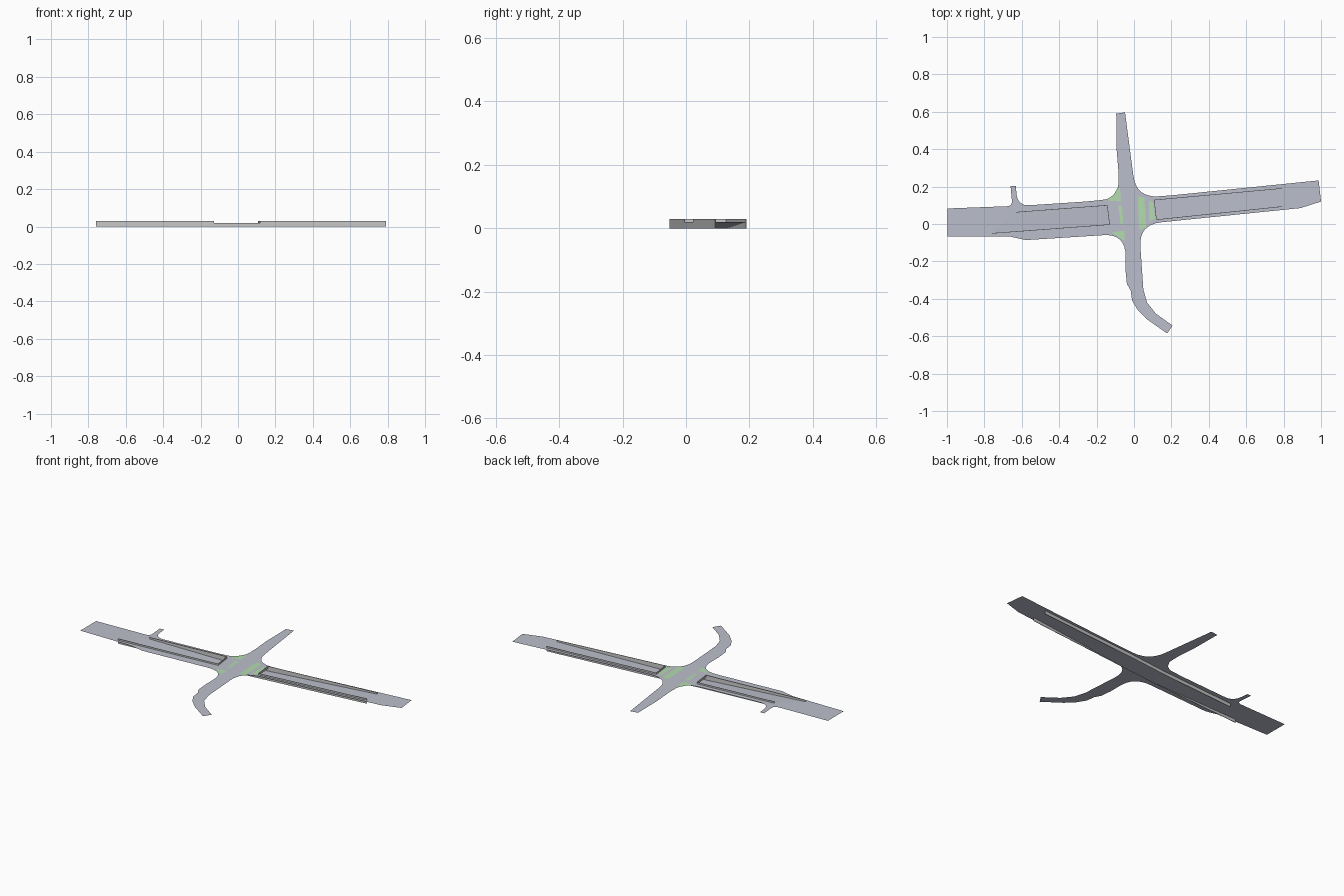
import bpy
from mathutils import Vector
from mathutils.geometry import tessellate_polygon

if "Cube" in bpy.data.objects:
    bpy.data.objects.remove(bpy.data.objects["Cube"])

GROUND, TOP, THICK = 0.020, 0.029, 0.003


def material(name, rgb):
    m = bpy.data.materials.new(name)
    m.diffuse_color = (*rgb, 1)
    m.use_nodes = True
    m.node_tree.nodes["Principled BSDF"].inputs["Base Color"].default_value = m.diffuse_color
    return m


ASPHALT = material("asphalt", (0.50, 0.52, 0.60))
GREEN = material("green", (0.45, 0.72, 0.42))


def add_mesh(name, verts, faces, mat=None):
    me = bpy.data.meshes.new(name)
    me.from_pydata([tuple(v) for v in verts], [], faces)
    me.update()
    if mat:
        me.materials.append(mat)
    ob = bpy.data.objects.new(name, me)
    bpy.context.collection.objects.link(ob)
    return ob


def rounded(points, steps=8):
    """Outline with corners (x, y, d) eased over tangent distance d."""
    out = []
    for i, p in enumerate(points):
        c = Vector(p[:2])
        if len(p) == 2:
            out.append(c)
            continue
        a = c + (Vector(points[i - 1][:2]) - c).normalized() * p[2]
        b = c + (Vector(points[(i + 1) % len(points)][:2]) - c).normalized() * p[2]
        for k in range(steps + 1):
            t = k / steps
            out.append(a * (1 - t) ** 2 + c * 2 * t * (1 - t) + b * t * t)
    return out


def sheet(name, loops, z, mat):
    """Flat surface from an outline followed by any holes."""
    loops = [[Vector((p[0], p[1], z)) for p in loop] for loop in loops]
    verts = [v for loop in loops for v in loop]
    faces = []
    for a, b, c in tessellate_polygon(loops):
        n = (verts[b] - verts[a]).cross(verts[c] - verts[a])
        faces.append((a, b, c) if n.z > 0 else (a, c, b))
    return add_mesh(name, verts, faces, mat)


def wall(name, a, b, z0, z1):
    """Thin upright wall between two plan points."""
    a, b = Vector(a), Vector(b)
    d = (b - a).normalized()
    n = Vector((-d.y, d.x)) * THICK / 2
    plan = [a - n, b - n, b + n, a + n]
    verts = [(p.x, p.y, z) for z in (z0, z1) for p in plan]
    faces = [(3, 2, 1, 0), (4, 5, 6, 7)]
    faces += [(i, (i + 1) % 4, (i + 1) % 4 + 4, i + 4) for i in range(4)]
    return add_mesh(name, verts, faces)


# Trench corners: portal south, far south, far north, portal north
left = [(-0.130, -0.003), (-0.76, -0.05), (-0.63, 0.063), (-0.143, 0.100)]
right = [(0.120, 0.023), (0.79, 0.093), (0.79, 0.190), (0.108, 0.128)]

# Street-level surface with the two trench openings
outline = rounded([
    (-0.998, -0.067), (-0.663, -0.067), (-0.578, -0.086),
    (-0.20, -0.062), (-0.045, -0.052, 0.12), (-0.045, -0.25),
    (-0.038, -0.32), (-0.018, -0.355), (-0.01, -0.41), (0.02, -0.46),
    (0.07, -0.51), (0.177, -0.585), (0.206, -0.543),
    (0.118, -0.48), (0.07, -0.42), (0.05, -0.35),
    (0.026, -0.003, 0.12), (0.89, 0.085), (1.0, 0.12), (0.987, 0.233),
    (0.20, 0.153), (0.012, 0.140, 0.12), (-0.048, 0.597),
    (-0.095, 0.59), (-0.093, 0.40), (-0.083, 0.28),
    (-0.083, 0.137, 0.09), (-0.26, 0.12),
    (-0.622, 0.096, 0.065), (-0.632, 0.203), (-0.66, 0.203),
    (-0.65, 0.096, 0.03), (-0.998, 0.083)])
sheet("street_surface", [outline, left, right], GROUND, ASPHALT)

# Ramps, retaining walls with parapets, and portal beams
for side, (ps, fs, fn, pn) in (("left", left), ("right", right)):
    face = (0, 1, 2, 3) if side == "right" else (3, 2, 1, 0)
    add_mesh(f"{side}_ramp", [(*ps, 0), (*fs, GROUND), (*fn, GROUND), (*pn, 0)],
             [face], ASPHALT)
    wall(f"{side}_south_wall", ps, fs, 0, TOP)
    wall(f"{side}_north_wall", pn, fn, 0, TOP)
    wall(f"{side}_portal_beam", ps, pn, GROUND - 0.004, TOP)

# Tunnel under the junction
sheet("tunnel_floor", [[left[0], right[0], right[3], left[3]]], 0, ASPHALT)
wall("tunnel_south_wall", left[0], right[0], 0, GROUND - 0.0005)
wall("tunnel_north_wall", left[3], right[3], 0, GROUND - 0.0005)

# Green traffic islands
islands = [
    [(-0.15, 0.126), (-0.07, 0.12), (-0.075, 0.195), (-0.088, 0.192), (-0.11, 0.155)],
    [(-0.085, 0.10), (-0.072, 0.0), (-0.057, 0.005), (-0.065, 0.10)],
    [(-0.12, -0.045), (-0.06, -0.085), (-0.05, -0.085), (-0.05, -0.035)],
    [(0.02, 0.147), (0.027, -0.03), (0.065, -0.02), (0.055, 0.14)],
    [(0.08, 0.13), (0.08, 0.015), (0.112, 0.025), (0.103, 0.11)],
]
for i, pts in enumerate(islands):
    sheet(f"green_island_{i + 1}", [pts], GROUND + 0.0005, GREEN)
